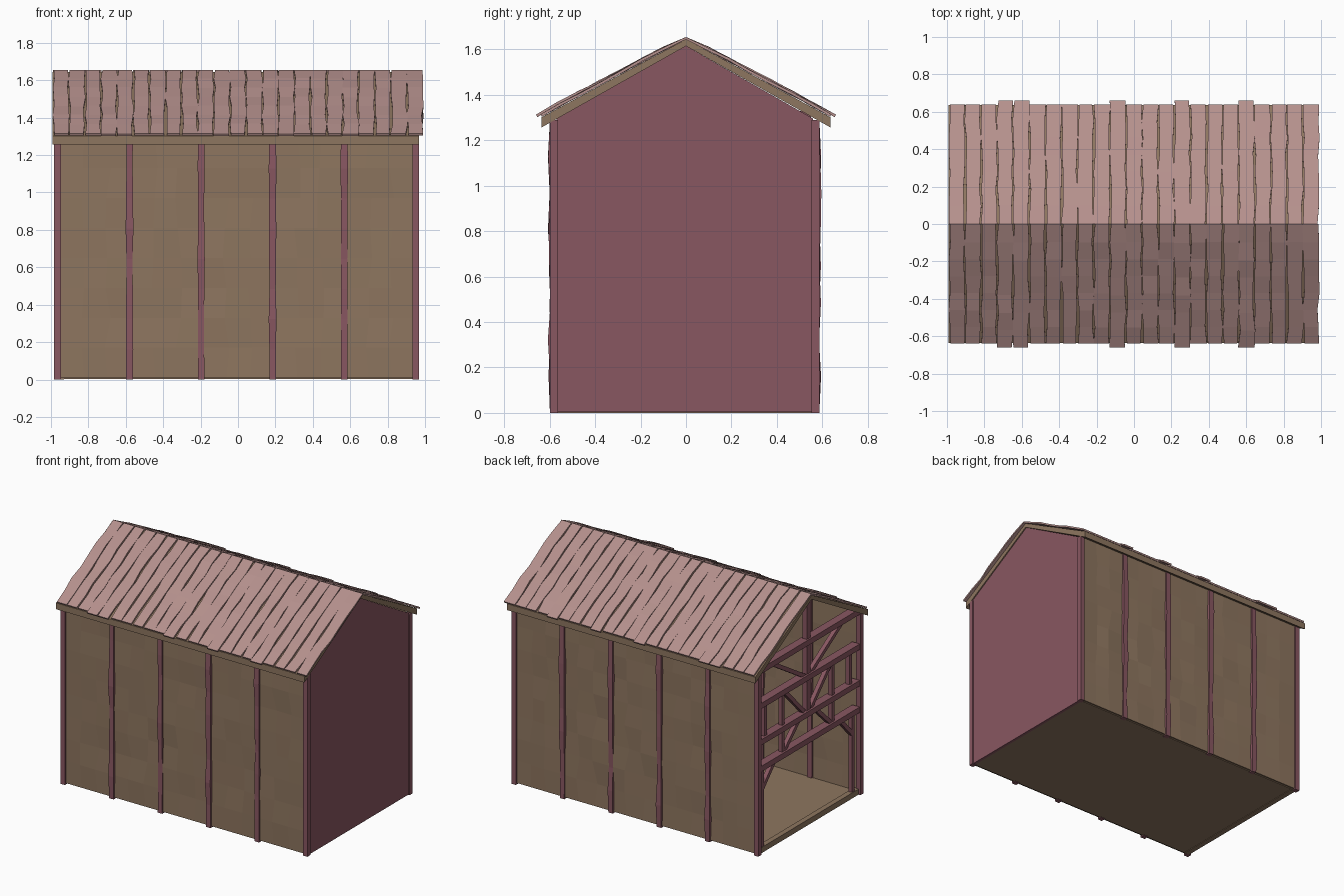
import bpy, bmesh, math, random
from mathutils import Vector

if "Cube" in bpy.data.objects:
    bpy.data.objects.remove(bpy.data.objects["Cube"])

random.seed(4)


def mat(name, col):
    m = bpy.data.materials.new(name)
    m.diffuse_color = (*col, 1)
    m.use_nodes = True
    m.node_tree.nodes["Principled BSDF"].inputs["Base Color"].default_value = m.diffuse_color
    return m


WOOD = mat("brown_wood", (0.27, 0.18, 0.115))
PLUM = mat("plum_timber", (0.25, 0.095, 0.12))
ROOF = mat("rose_shingle", (0.46, 0.28, 0.265))


def finish(name, bm, m):
    bmesh.ops.recalc_face_normals(bm, faces=bm.faces[:])
    me = bpy.data.meshes.new(name)
    bm.to_mesh(me)
    bm.free()
    o = bpy.data.objects.new(name, me)
    bpy.context.collection.objects.link(o)
    me.materials.append(m)
    return o


def loft(name, rings, m):
    """Skin a list of equal-length point rings into a closed solid."""
    bm = bmesh.new()
    vs = [[bm.verts.new(p) for p in r] for r in rings]
    n = len(vs[0])
    for a, b in zip(vs, vs[1:]):
        for i in range(n):
            bm.faces.new((a[i], a[(i + 1) % n], b[(i + 1) % n], b[i]))
    bm.faces.new(vs[0])
    bm.faces.new(vs[-1])
    return finish(name, bm, m)


def box(name, x0, x1, y0, y1, z0, z1, m):
    return loft(name, [[(x0, y0, z), (x1, y0, z), (x1, y1, z), (x0, y1, z)] for z in (z0, z1)], m)


def strut(name, a, b, w, m, x=-0.95, d=0.035):
    """Timber lying in the open end frame, from (y, z) to (y, z)."""
    a, b = Vector(a), Vector(b)
    t = (b - a).normalized() * w / 2
    n = Vector((-t.y, t.x))
    rings = [[(x - d / 2, *(p + n)), (x + d / 2, *(p + n)),
              (x + d / 2, *(p - n)), (x - d / 2, *(p - n))] for p in (a, b)]
    return loft(name, rings, m)


def profile_x(name, pts, x0, x1, m):
    return loft(name, [[(x, y, z) for y, z in pts] for x in (x0, x1)], m)


# floor and end sill
box("floor", -0.96, 0.955, -0.575, 0.565, 0.004, 0.018, WOOD)
box("end_sill", -0.968, -0.93, -0.57, 0.56, 0.0, 0.04, WOOD)

# long walls, slightly uneven boards
for label, yw, s in (("front", -0.582, -1), ("back", 0.57, 1)):
    bm = bmesh.new()
    bmesh.ops.create_grid(bm, x_segments=15, y_segments=8, size=1)
    for v in bm.verts:
        inner = abs(v.co.x) < 0.99 and abs(v.co.y) < 0.99
        j = random.uniform(-1, 1) if inner else 0
        v.co = (v.co.x * 0.95 + j * 0.02, yw + j * 0.005, 0.65 + v.co.y * 0.64)
    wall = finish(label + "_wall", bm, WOOD)
    sol = wall.modifiers.new("thickness", "SOLIDIFY")
    sol.thickness, sol.offset = 0.012, 0

    # corner posts and wobbly intermediate posts
    for k, x in enumerate((-0.965, -0.58, -0.197, 0.185, 0.568, 0.95)):
        corner = k in (0, 5)
        rings = []
        for i in range(9):
            j = 0 if corner or i in (0, 8) else random.uniform(-0.004, 0.009)
            h, yo, yi = 0.0175 + j * 0.4, yw + s * (0.017 + j), yw - s * 0.018
            z = 1.29 * i / 8
            rings.append([(x - h, yo, z), (x + h, yo, z), (x + h, yi, z), (x - h, yi, z)])
        loft(f"{label}_post_{k}", rings, PLUM)

# solid gable at the right end
profile_x("right_gable_panel", [(-0.57, 0.003), (0.56, 0.003), (0.56, 1.295), (0, 1.615), (-0.57, 1.295)],
          0.94, 0.96, PLUM)

# roof deck
profile_x("roof_deck", [(-0.635, 1.257), (-0.635, 1.302), (0, 1.645), (0.635, 1.302), (0.635, 1.257), (0, 1.615)],
          -0.992, 0.968, WOOD)

# roof boards with ragged edges on both slopes
N, SEG = 23, 7
pitch = 1.98 / N
slope = 0.345 / 0.64
nrm = Vector((slope, 1)).normalized()
for s in (-1, 1):
    for k in range(N):
        xc = -0.99 + pitch * (k + 0.5)
        long_board = k in (3, 4, 10, 14, 18)
        reach = 0.65 if long_board else 0.634
        lift = 0.01 if long_board else 0.002
        rings = []
        for i in range(SEG + 1):
            t = i / SEG
            y = reach * t
            z = 1.645 - slope * y
            up = lift * t + (random.uniform(0, 0.007) if 0 < i < SEG else 0)
            xl = xc - pitch / 2 + random.uniform(-0.003, 0.009)
            xr = xc + pitch / 2 - random.uniform(-0.003, 0.009)
            lo, hi = nrm * (up - 0.001), nrm * (up + 0.011)
            if i == 0:
                lo.x = hi.x = 0
            rings.append([(xl, s * (y + lo.x), z + lo.y), (xr, s * (y + lo.x), z + lo.y),
                          (xr, s * (y + hi.x), z + hi.y), (xl, s * (y + hi.x), z + hi.y)])
        loft(f"roof_board_{'front' if s < 0 else 'back'}_{k}", rings, ROOF)

# open timber frame at the left end: cross beams
for k, z in enumerate((0.61, 0.80, 1.06, 1.31)):
    strut(f"cross_beam_{k}", (-0.56, z), (0.55, z), 0.04, PLUM, d=0.06)

# king post and mirrored door posts, studs and braces
strut("king_post", (0, 0.80), (0, 1.61), 0.04, PLUM)
for s, side in ((-1, "front"), (1, "back")):
    for name, a, b in (("door_post", (0.51, 0.02), (0.51, 0.61)),
                       ("door_brace", (0.51, 0.45), (0.36, 0.61)),
                       ("stud", (0.28, 0.61), (0.28, 1.06)),
                       ("outer_stud", (0.48, 0.80), (0.48, 1.06)),
                       ("lower_brace", (0.27, 0.62), (0.08, 0.80)),
                       ("middle_brace", (0.26, 1.05), (0.04, 0.82)),
                       ("upper_brace", (0.40, 1.30), (0.03, 1.07))):
        strut(f"{side}_{name}", (s * a[0], a[1]), (s * b[0], b[1]), 0.028, PLUM, d=0.03)
